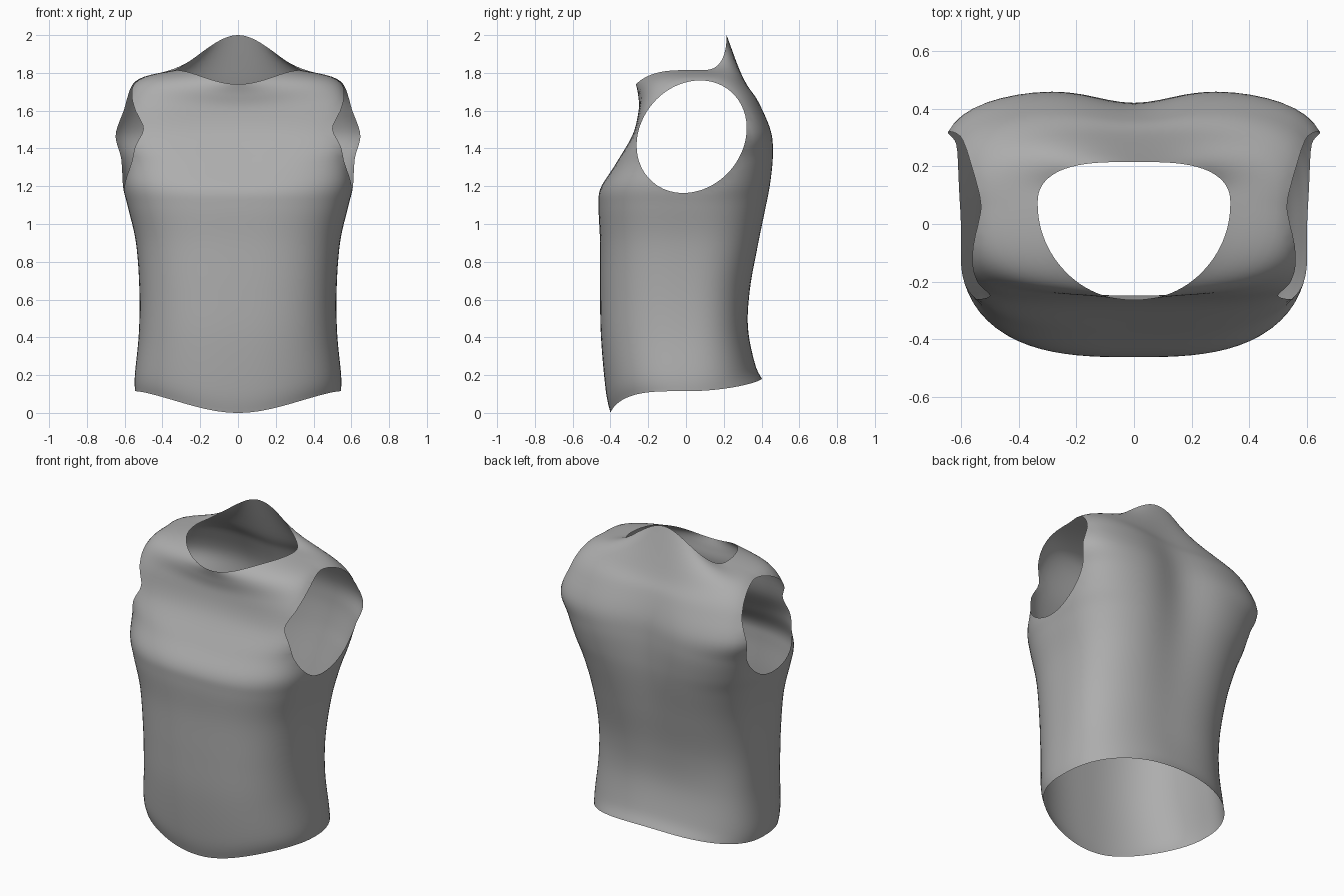
import bpy, bmesh, math

cube = bpy.data.objects.get("Cube")
if cube:
    bpy.data.objects.remove(cube, do_unlink=True)

SEGMENTS = 96
STEPS = 6

# Rings from hem to neckline: height at front, side, back; depth of front, back;
# half width; back flare; squareness of front, back; depth of the spine hollow
RINGS = [
    (0, .115, .18, -.40, .402, .545, 0, 2.4, 2.4, 0),
    (.12, .2, .26, -.425, .365, .546, 0, 2.5, 2.5, 0),
    (.4, .42, .45, -.45, .333, .525, 0, 2.6, 2.6, .005),
    (.65, .65, .65, -.455, .347, .522, 0, 2.7, 2.6, .01),
    (.9, .9, .9, -.455, .397, .54, 0, 2.8, 2.8, .02),
    (1.09, 1.09, 1.12, -.463, .445, .583, 0, 2.9, 2.9, .035),
    (1.19, 1.2, 1.25, -.452, .465, .608, .03, 3, 3.1, .045),
    (1.31, 1.34, 1.38, -.376, .473, .61, .14, 3.4, 3.3, .053),
    (1.47, 1.48, 1.5, -.283, .457, .612, .27, 5, 3.5, .05),
    (1.6, 1.66, 1.64, -.25, .392, .59, .18, 4.2, 3.3, .03),
    (1.68, 1.768, 1.75, -.253, .318, .52, .05, 3, 3, .01),
    (1.74, 1.815, 2, -.265, .215, .335, 0, 2, 2.6, 0),
]


def spline(a, b, c, d, t):
    """Catmull-Rom blend of four rings."""
    return [q + .5 * t * (r - p + t * (2*p - 5*q + 4*r - s + t * (3*(q - r) + s - p)))
            for p, q, r, s in zip(a, b, c, d)]


def ring_point(ring, angle):
    z_front, z_side, z_back, front, back, width, flare, n_front, n_back, hollow = ring
    c, s = math.cos(angle), math.sin(angle)
    n = n_back if s > 0 else n_front
    r = (abs(c) ** n + abs(s) ** n) ** (-1 / n)
    x = width * r * c * (1 + flare * max(s, 0))
    if s > 0:
        y = back * r * s - hollow * s * math.exp(-(x / .19) ** 2)
        z = z_side + (z_back - z_side) * s ** (2 + z_back)
    else:
        y = -front * r * s
        z = z_side + (z_front - z_side) * s ** 4
    # the neckline sits a little behind the middle at the sides
    if z > 1.6:
        y += .07 * (1 - abs(s)) * min(1, (z - 1.6) * 5)
    return x, y, z


def armhole(co):
    """Negative inside the slanted oval armholes."""
    if abs(co.x) < .36:
        return 1
    up = co.z - 1.462
    return math.hypot((co.y - .03 - .15 * up) / .288, up / .298) - 1


# Loft the body of the vest
rows = []
last = len(RINGS) - 1
for i in range(last):
    four = [RINGS[min(max(i + k, 0), last)] for k in (-1, 0, 1, 2)]
    rows += [spline(*four, k / STEPS) for k in range(STEPS)]
rows.append(RINGS[last])

bm = bmesh.new()
grid = [[bm.verts.new(ring_point(row, math.tau * j / SEGMENTS)) for j in range(SEGMENTS)]
        for row in rows]
for low, high in zip(grid, grid[1:]):
    for j in range(SEGMENTS):
        k = (j + 1) % SEGMENTS
        bm.faces.new((low[j], low[k], high[k], high[j]))
bmesh.ops.triangulate(bm, faces=bm.faces[:])

# Slide the nearest vertices onto the armhole edge, then open the holes
value = {v: armhole(v.co) for v in bm.verts}
snap = {}
for e in bm.edges:
    a, b = e.verts
    if value[a] * value[b] < 0:
        t = value[a] / (value[a] - value[b])
        point = a.co.lerp(b.co, t)
        v, d = (a, t) if t < .5 else (b, 1 - t)
        if v not in snap or d < snap[v][0]:
            snap[v] = (d, point)
for v, (d, point) in snap.items():
    v.co = point
    value[v] = 0
inside = [f for f in bm.faces if sum(value[v] for v in f.verts) < 0
          or all(v in snap for v in f.verts) and armhole(f.calc_center_median()) < 0]
bmesh.ops.delete(bm, geom=inside, context='FACES')

mesh = bpy.data.meshes.new("vest")
bm.to_mesh(mesh)
bm.free()
mesh.shade_smooth()
vest = bpy.data.objects.new("vest", mesh)
bpy.context.collection.objects.link(vest)

# Plain grey cloth
cloth = bpy.data.materials.new("grey cloth")
cloth.use_nodes = True
grey = (.42, .42, .42, 1)
cloth.diffuse_color = grey
cloth.node_tree.nodes["Principled BSDF"].inputs["Base Color"].default_value = grey
mesh.materials.append(cloth)
